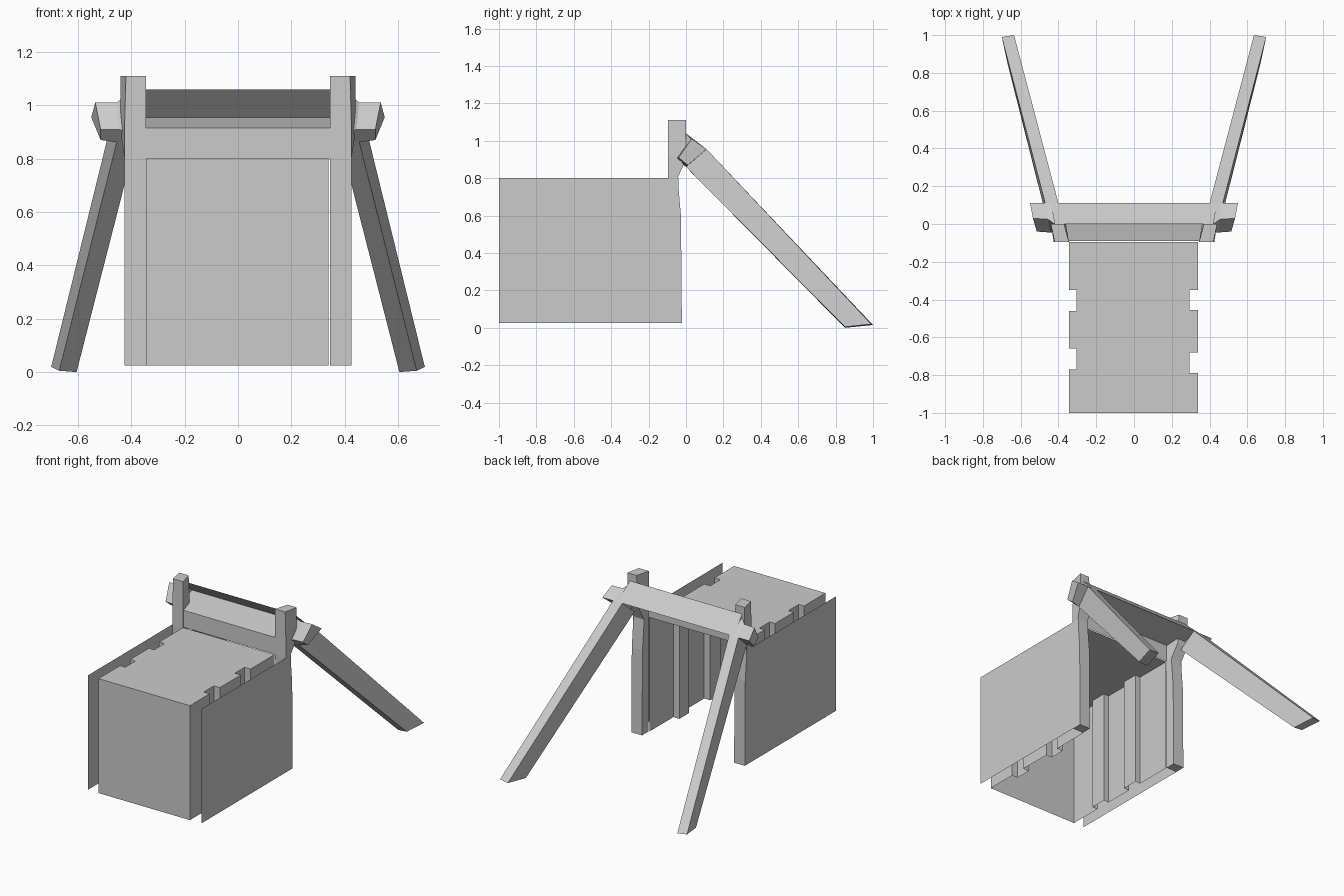
import bpy, bmesh

cube = bpy.data.objects.get("Cube")
if cube:
    bpy.data.objects.remove(cube, do_unlink=True)

grey = bpy.data.materials.new("plain_grey")
grey.use_nodes = True
colour = (0.6, 0.6, 0.6, 1)
grey.diffuse_color = colour
grey.node_tree.nodes["Principled BSDF"].inputs["Base Color"].default_value = colour


def finish(name, bm, solid=True):
    if solid:
        bmesh.ops.recalc_face_normals(bm, faces=bm.faces)
    mesh = bpy.data.meshes.new(name)
    bm.to_mesh(mesh)
    bm.free()
    mesh.materials.append(grey)
    obj = bpy.data.objects.new(name, mesh)
    bpy.context.collection.objects.link(obj)
    return obj


def loft(name, rings, side=1):
    """Solid skin through matching rings of points, mirrored by side."""
    bm = bmesh.new()
    loops = [[bm.verts.new((side * x, y, z)) for x, y, z in ring] for ring in rings]
    n = len(loops[0])
    for a, b in zip(loops, loops[1:]):
        for i in range(n):
            j = (i + 1) % n
            bm.faces.new((a[i], a[j], b[j], b[i]))
    bm.faces.new(loops[0])
    bm.faces.new(loops[-1])
    return finish(name, bm)


def sheet(name, points):
    bm = bmesh.new()
    bm.faces.new([bm.verts.new(p) for p in points])
    return finish(name, bm, False)


FLOOR, ROOF, FRONT, BACK = 0.025, 0.8, -1.0, -0.095

# Roof outline with recessed uprights along both edges
def edge(outer, inner, slots):
    pts = [(outer, FRONT)]
    for y0, y1 in slots:
        pts += [(outer, y0), (inner, y0), (inner, y1), (outer, y1)]
    return pts + [(outer, BACK)]


right = edge(-0.345, -0.305, [(-0.77, -0.66), (-0.46, -0.35)])
left = edge(0.34, 0.295, [(-0.79, -0.68), (-0.455, -0.35)])
outline = left + right[::-1]

# Box body: roof, front and folded side walls, open at the back and below
bm = bmesh.new()
top = [bm.verts.new((x, y, ROOF)) for x, y in outline]
low = [bm.verts.new((x, y, FLOOR)) for x, y in outline]
bm.faces.new(top)
for i in range(len(top)):
    j = (i + 1) % len(top)
    if i != len(left) - 1:
        bm.faces.new((top[i], low[i], low[j], top[j]))
finish("box_body", bm)

# Lintel front between the posts, and the open folded cross beam
bm = bmesh.new()
section = [(-0.09, ROOF), (-0.09, 0.915), (0.11, 0.955), (0.0, 1.06)]
rows = [[bm.verts.new((s * w, y, z)) for s in (-1, 1)]
        for (y, z), w in zip(section, (0.42, 0.42, 0.44, 0.42))]
for a, b in zip(rows, rows[1:]):
    bm.faces.new((a[0], a[1], b[1], b[0]))
finish("cross_beam", bm, False)

for side, label in ((1, "left"), (-1, "right")):
    # Outer side panel
    x = side * 0.425
    sheet(label + "_side_panel", [(x, FRONT, FLOOR), (x, -0.04, FLOOR),
                                  (x, -0.04, ROOF), (x, FRONT, ROOF)][::side])

    # Upright post
    loft(label + "_post", [
        [(0.345, -0.09, FLOOR), (0.425, -0.09, FLOOR),
         (0.425, -0.022, FLOOR), (0.345, -0.022, FLOOR)],
        [(0.345, -0.09, 0.6), (0.425, -0.09, 0.6),
         (0.425, -0.027, 0.6), (0.345, -0.027, 0.6)],
        [(0.345, -0.095, ROOF), (0.425, -0.095, ROOF),
         (0.425, -0.045, ROOF), (0.345, -0.045, ROOF)],
        [(0.345, -0.095, 0.92), (0.425, -0.095, 0.92),
         (0.44, 0.0, 0.9), (0.36, 0.0, 0.9)],
        [(0.345, -0.095, 1.11), (0.42, -0.095, 1.11),
         (0.44, 0.0, 1.11), (0.37, 0.0, 1.11)]], side)

    # Beam end sticking out past the post
    loft(label + "_beam_end", [
        [(0.42, 0.0, 1.04), (0.42, 0.11, 0.955),
         (0.42, 0.0, 0.86), (0.42, -0.045, 0.9)],
        [(0.455, 0.025, 1.01), (0.455, 0.11, 0.955),
         (0.445, 0.0, 0.86), (0.445, -0.045, 0.91)],
        [(0.535, 0.03, 1.01), (0.55, 0.11, 0.955),
         (0.515, 0.01, 0.87), (0.515, -0.04, 0.91)]], side)

    # Slanting rear leg
    loft(label + "_rear_leg", [
        [(0.47, 0.11, 0.955), (0.40, 0.11, 0.955),
         (0.385, 0.0, 0.86), (0.455, 0.0, 0.86)],
        [(0.70, 0.99, 0.02), (0.635, 1.0, 0.015),
         (0.605, 0.85, 0.0), (0.67, 0.85, 0.005)]], side)
